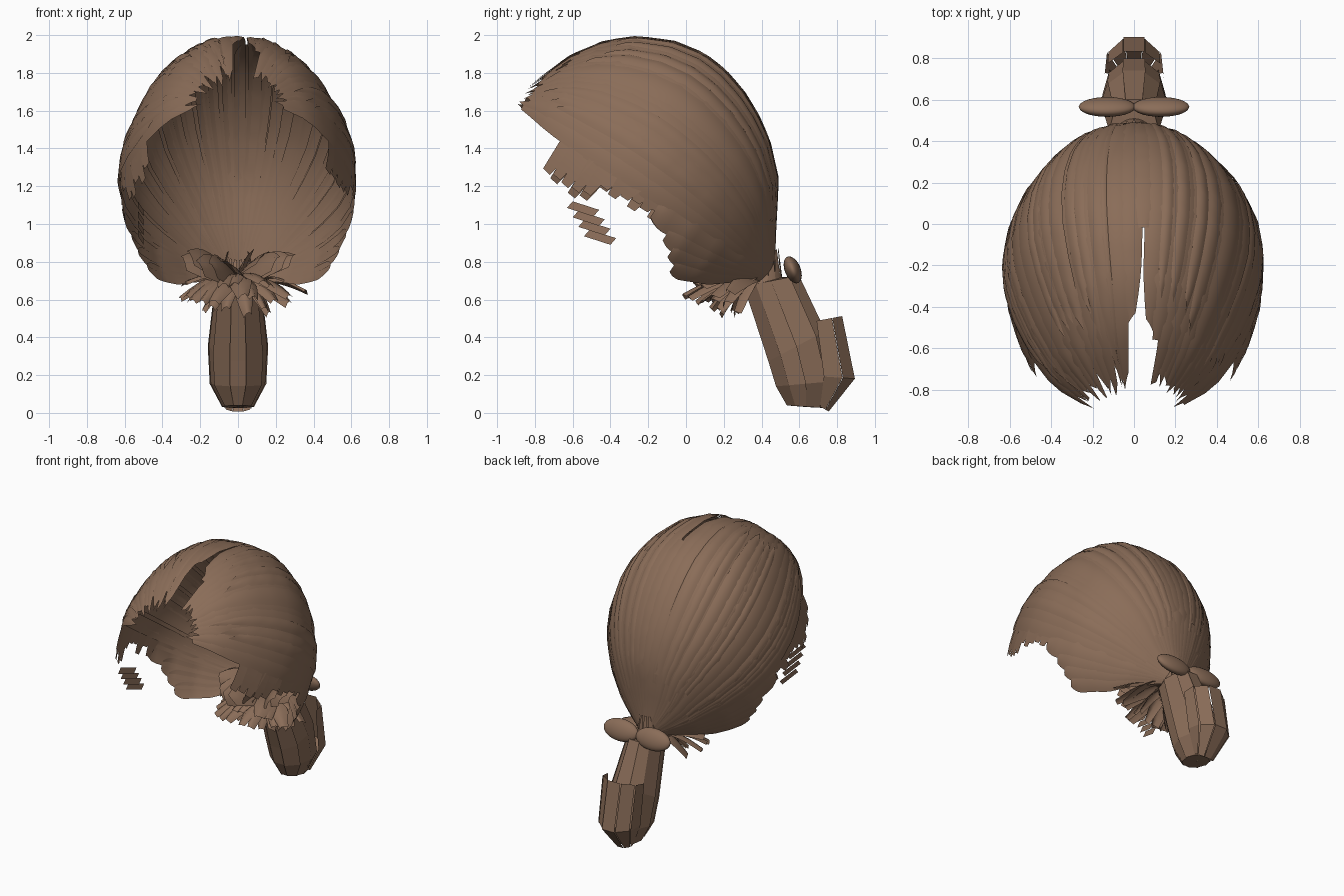
import bpy, bmesh, math, random
from mathutils import Vector

random.seed(4)
rnd = random.uniform
cube = bpy.data.objects.get("Cube")
if cube:
    bpy.data.objects.remove(cube)

BROWN = (0.255, 0.152, 0.098, 1)
hair = bpy.data.materials.new("brown_hair")
hair.use_nodes = True
hair.diffuse_color = BROWN
bsdf = hair.node_tree.nodes["Principled BSDF"]
bsdf.inputs["Base Color"].default_value = BROWN
bsdf.inputs["Roughness"].default_value = 0.8


def sheet(bm, nu, nv, func):
    """Add a grid of quads following func(u, v)."""
    rows = [[bm.verts.new(func(i / nu, j / nv)) for j in range(nv + 1)]
            for i in range(nu + 1)]
    for a, b in zip(rows, rows[1:]):
        for j in range(nv):
            bm.faces.new((a[j], a[j + 1], b[j + 1], b[j]))


def finish(name, bm, smooth):
    mesh = bpy.data.meshes.new(name)
    for f in bm.faces:
        f.smooth = smooth
    bm.to_mesh(mesh)
    bm.free()
    mesh.materials.append(hair)
    obj = bpy.data.objects.new(name, mesh)
    bpy.context.collection.objects.link(obj)


def interp(table, s):
    for (s0, r0), (s1, r1) in zip(table, table[1:]):
        if s <= s1:
            return r0 + (r1 - r0) * (s - s0) / (s1 - s0)
    return table[-1][1]


# Scalp shape: locks run like meridians from the tie to the forehead
TIE, FRONT = Vector((0, 0.45, 0.72)), Vector((0, -0.9, 1.62))
UP = Vector((0, 0.555, 0.832))
CROWN = [(0, 0.05), (0.04, 0.14), (0.08, 0.25), (0.156, 0.46), (0.25, 0.607),
         (0.33, 0.69), (0.41, 0.75), (0.5, 0.79), (0.587, 0.8), (0.69, 0.765),
         (0.8, 0.676), (0.88, 0.56), (0.95, 0.39), (1, 0.15)]
SIDE = [(0, 0.05), (0.05, 0.17), (0.1, 0.28), (0.2, 0.44), (0.3, 0.55), (0.4, 0.61),
        (0.5, 0.635), (0.6, 0.625), (0.7, 0.58), (0.8, 0.51), (0.9, 0.41),
        (0.95, 0.33), (1, 0.2)]


def scalp(s, deg, lift=1.0):
    phi = math.radians(deg)
    return (TIE.lerp(FRONT, s) + UP * (interp(CROWN, s) * math.cos(phi) * lift)
            + Vector((interp(SIDE, s) * math.sin(phi) * lift, 0, 0)))


def scalp_lock(bm, deg, width, end, lift, start=0.0, slant=0.0):
    def point(u, v):
        taper = 1 - 0.5 * max(0, (u - 0.85) / 0.15) ** 2
        across = (v - 0.5) * width * taper
        arch = 0.012 * (1 - (2 * v - 1) ** 2)
        s = start + (end - start) * u + slant * (v - 0.5) * u
        return scalp(min(1, s), deg + across, lift + arch)
    sheet(bm, 22, 4, point)


# Swept-back locks, leaving a parting a little left of the middle
bm = bmesh.new()
for side, first, ends in ((-1, 2, (0.89, 0.985)), (1, 11, (0.9, 0.925))):
    for i in range(13):
        deg = first + (86 - first) * i / 12
        end = ends[i] if i < len(ends) else rnd(0.975, 1.0)
        scalp_lock(bm, side * deg, 12, end, rnd(0.975, 0.99), 0, rnd(-0.03, 0.03))
# Short lock behind the parting
scalp_lock(bm, 5, 14, 0.66, 0.98)
# Thin surface strands
for i in range(24):
    deg = rnd(14, 88) * random.choice((-1, 1))
    scalp_lock(bm, deg, rnd(4, 8), rnd(0.8, 0.98), rnd(0.992, 1.0), rnd(0, 0.15), 0.04)
finish("swept_back_hair", bm, True)

# Lower back hair wrapping under the head towards the nape
bm = bmesh.new()
for side in (-1, 1):
    for deg, end in ((94, 0.42), (100, 0.36), (106, 0.32), (113, 0.27)):
        scalp_lock(bm, side * deg, 12, end + rnd(-0.02, 0.02), 0.98)
finish("nape_hair", bm, True)

# Ragged ends along the temples: longer in front of the ear
bm = bmesh.new()
for side in (-1, 1):
    for i in range(11):
        s = 0.42 + 0.037 * i
        drop = 13 if s > 0.62 else 3

        def wisp(u, v):
            spread = (v - 0.5) * 0.06 * (1 - 0.5 * u)
            return scalp(s + spread + 0.01 * u, side * (88 + (4 + drop) * u), 0.98)
        drop += rnd(-2, 4)
        sheet(bm, 3, 1, wisp)
finish("temple_wisps", bm, True)

# Loose temple flecks on the right side
bm = bmesh.new()
for i in range(4):
    y, z = -0.6 + 0.03 * i, 1.12 - 0.05 * i
    sheet(bm, 1, 1, lambda u, v: (-0.53 + 0.03 * v, y + 0.14 * v - 0.03 * u,
                                  z - 0.035 * u - 0.045 * v))
finish("right_temple_flecks", bm, False)


# Leaf-shaped tufts under the tie
def tuft(bm, angle, length, z_end, width, roll):
    a = math.radians(angle)
    out = Vector((math.sin(a), -math.cos(a), 0))
    flat = Vector((math.cos(a), math.sin(a), 0))
    wide = flat * math.cos(roll) + Vector((0, 0, math.sin(roll)))
    base = Vector((0, 0.39, 0.7))

    def point(u, v):
        leaf = 0.25 + 0.75 * math.sin(math.pi * min(1, 0.1 + 0.8 * u))
        centre = base + out * (length * u)
        centre.z += (z_end - base.z) * u ** 1.3 + 0.03 * math.sin(math.pi * u)
        bow = 0.02 * (1 - (2 * v - 1) ** 2)
        return centre + wide * ((v - 0.5) * width * leaf) + Vector((0, -bow, bow))
    sheet(bm, 7, 3, point)


bm = bmesh.new()
for side in (-1, 1):
    for i in range(5):
        tuft(bm, side * (8 + 13 * i), 0.38 - 0.012 * i, rnd(0.73, 0.82), 0.2, side * rnd(0.6, 1.1))
    for i in range(8):
        tuft(bm, side * (4 + 9 * i), rnd(0.3, 0.4), rnd(0.56, 0.68), rnd(0.09, 0.14), rnd(-0.4, 0.4))
    for i in range(3):
        tuft(bm, side * (15 + 20 * i), rnd(0.18, 0.26), rnd(0.5, 0.55), 0.1, rnd(-0.5, 0.5))
finish("nape_tufts", bm, True)

# Short strands gathered at the tie
bm = bmesh.new()
for i in range(14):
    a = math.tau * i / 14

    def gather(u, v):
        t = a + (v - 0.5) * 0.5 * (1 - 0.5 * u)
        r = 0.1 - 0.04 * u
        mid = Vector((0, 0.41 + 0.02 * u, 0.68 + 0.16 * u))
        return mid + Vector((r * math.cos(t), r * math.sin(t), 0.03 * math.sin(t)))
    sheet(bm, 3, 2, gather)
finish("gathered_strands", bm, True)

# Two-lobed hair tie
for side, name in ((1, "left_tie_lobe"), (-1, "right_tie_lobe")):
    bpy.ops.mesh.primitive_uv_sphere_add(segments=24, ring_count=14,
                                         location=(side * 0.13, 0.565, 0.757))
    lobe = bpy.context.object
    lobe.name = name
    lobe.scale = (0.137, 0.042, 0.075)
    lobe.rotation_euler = (math.radians(22), 0, 0)
    lobe.data.materials.append(hair)
    bpy.ops.object.shade_smooth()


# Ponytail: flat planks around a bent tube; each ring is front y,z, back y,z, half width
def planks(name, rings, count, start, stop, cover):
    bm = bmesh.new()
    step = (stop - start) / count
    for k in range(count):
        scale = 0.96 if k % 2 else 1.0

        def point(u, v):
            fy, fz, by, bz, half = rings[round(u * (len(rings) - 1))]
            t = math.radians(start + step * (k + 0.5 + (v - 0.5) * cover))
            sn = math.sin(t) * scale
            return (half * math.cos(t) * scale, (fy + by + (by - fy) * sn) / 2,
                    (fz + bz + (bz - fz) * sn) / 2)
        sheet(bm, len(rings) - 1, 1, point)
    finish(name, bm, False)


planks("ponytail",
       [(0.46, 0.71, 0.48, 0.715, 0.02), (0.3, 0.67, 0.61, 0.73, 0.12),
        (0.43, 0.27, 0.75, 0.44, 0.16), (0.47, 0.14, 0.81, 0.17, 0.15),
        (0.53, 0.04, 0.75, 0.025, 0.085), (0.65, 0.03, 0.66, 0.03, 0.01)],
       10, 0, 360, 1.12)
planks("ponytail_outer_locks",
       [(0.6, 0.47, 0.84, 0.515, 0.15), (0.62, 0.2, 0.91, 0.18, 0.145),
        (0.68, 0.05, 0.76, 0.005, 0.075)],
       5, -15, 195, 0.95)
